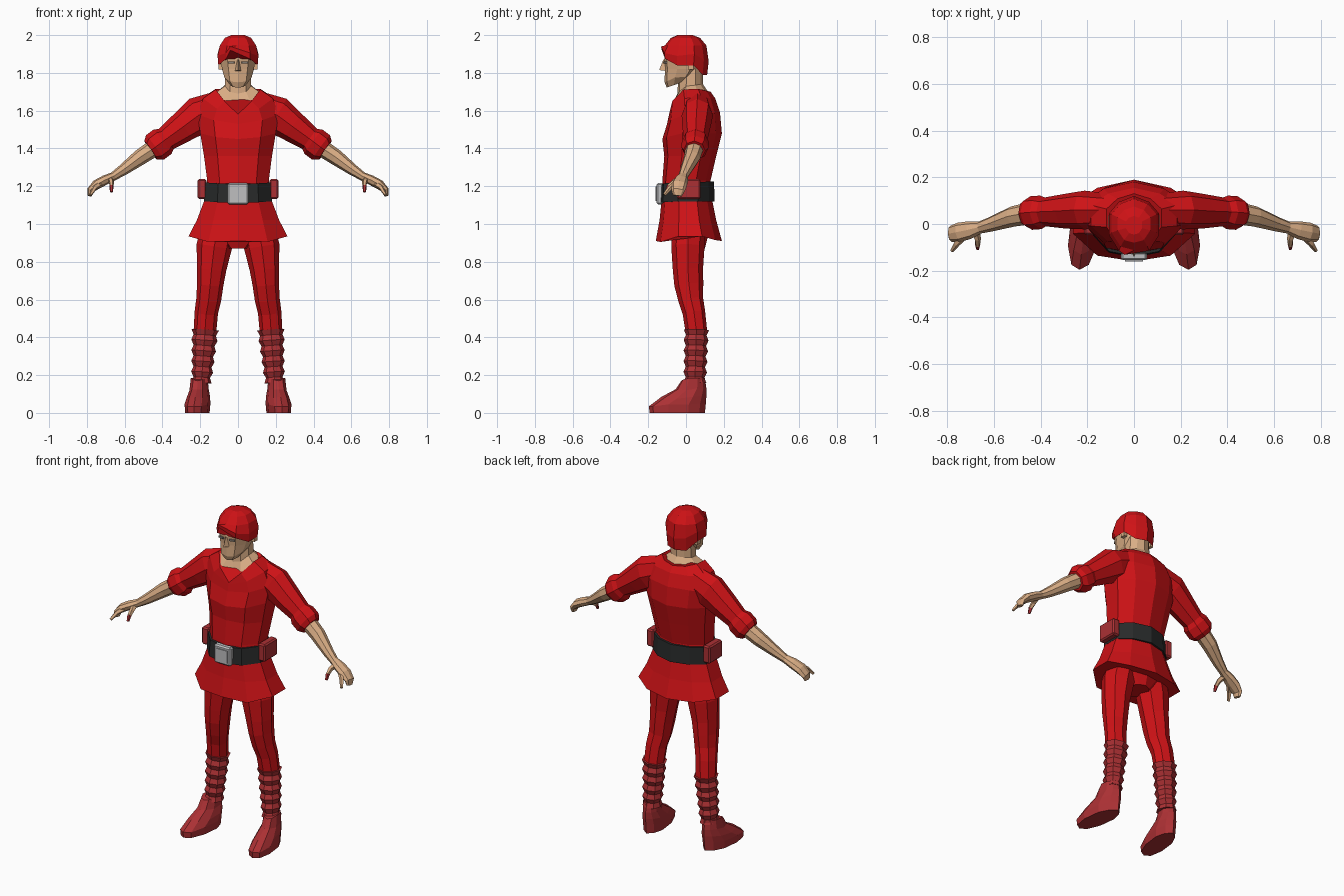
import bpy, bmesh, math
from mathutils import Vector


def mat(name, rgb):
    m = bpy.data.materials.new(name)
    m.diffuse_color = (*rgb, 1)
    return m


RED = mat("cloth red", (0.62, 0.006, 0.008))
BOOT = mat("leather red", (0.41, 0.03, 0.034))
SKIN = mat("skin", (0.70, 0.42, 0.235))
BELT = mat("belt black", (0.022, 0.024, 0.024))
METAL = mat("buckle grey", (0.52, 0.52, 0.53))
EYE = mat("eye grey", (0.25, 0.22, 0.19))


def loft(name, rings, material):
    """Join rings of points into a closed flat-faced skin."""
    bm = bmesh.new()
    vs = [[bm.verts.new(p) for p in r] for r in rings]
    n = len(rings[0])
    for a, b in zip(vs, vs[1:]):
        for i in range(n):
            j = (i + 1) % n
            bm.faces.new((a[i], a[j], b[j], b[i]))
    bm.faces.new(vs[0])
    bm.faces.new(vs[-1])
    bmesh.ops.recalc_face_normals(bm, faces=bm.faces)
    me = bpy.data.meshes.new(name)
    bm.to_mesh(me)
    bm.free()
    me.materials.append(material)
    ob = bpy.data.objects.new(name, me)
    bpy.context.collection.objects.link(ob)
    return ob


def section(w, yf, yb, z):
    """Ten-point body outline; z is one height or six from front to back."""
    d = yb - yf
    zs = z if isinstance(z, list) else [z] * 6
    half = [(0, yf), (.6 * w, yf + .07 * d), (w, yf + .34 * d),
            (w, yf + .7 * d), (.6 * w, yb - .1 * d), (0, yb)]
    pts = [(x, y, h) for (x, y), h in zip(half, zs)]
    return pts + [(-x, y, h) for x, y, h in pts[4:0:-1]]


def body(name, rows, material):
    return loft(name, [section(*r) for r in rows], material)


def tube(name, rows, material, side=1, n=8):
    """Tube through rows of x, y, z, depth radius, width radius."""
    pts = [Vector(r[:3]) for r in rows]
    rings = []
    for i, r in enumerate(rows):
        t = (pts[min(i + 1, len(pts) - 1)] - pts[max(i - 1, 0)]).normalized()
        u = Vector((0, 1, 0))
        u = (u - t * u.dot(t)).normalized()
        v = t.cross(u)
        ring = []
        for k in range(n):
            a = 2 * math.pi * k / n
            p = pts[i] + u * r[3] * math.cos(a) + v * r[4] * math.sin(a)
            ring.append((p.x * side, p.y, p.z))
        rings.append(ring)
    return loft(name, rings, material)


def box(name, c, s, material, turn=0, bevel=0):
    bpy.ops.mesh.primitive_cube_add(size=1, location=c, rotation=(0, 0, turn))
    ob = bpy.context.object
    ob.name = name
    ob.scale = s
    bpy.ops.object.transform_apply(location=False, rotation=False, scale=True)
    ob.data.materials.append(material)
    if bevel:
        b = ob.modifiers.new("bevel", 'BEVEL')
        b.width, b.segments = bevel, 1
    return ob


# Tunic with flared skirt and V neckline
body("tunic", [
    (.262, -.16, .19, [.91, .905, .935, .935, .915, .91]),
    (.218, -.14, .16, 1.02),
    (.18, -.13, .14, 1.12),
    (.163, -.125, .13, 1.23),
    (.18, -.115, .16, 1.36),
    (.20, -.125, .19, [1.45, 1.46, 1.48, 1.48, 1.48, 1.48]),
    (.215, -.10, .18, [1.53, 1.55, 1.58, 1.58, 1.59, 1.59]),
    (.185, -.092, .155, [1.57, 1.61, 1.665, 1.67, 1.665, 1.665]),
    (.118, -.088, .13, [1.58, 1.65, 1.712, 1.716, 1.705, 1.70])], RED)
body("pelvis", [(.06, -.05, .10, .87), (.15, -.08, .12, .95),
                (.16, -.09, .12, 1.05)], RED)

# Belt and buckle
body("belt", [(.181, -.143, .152, [1.11, 1.115, 1.12, 1.12, 1.12, 1.12]),
              (.176, -.138, .148, [1.21, 1.215, 1.22, 1.22, 1.225, 1.225])], BELT)
box("buckle_frame", (0, -.138, 1.16), (.112, .034, .112), METAL, bevel=.008)
box("buckle_plate", (0, -.157, 1.16), (.075, .008, .075), METAL)

# Neck with open collar, and head
body("neck", [
    (.112, -.084, .12, [1.585, 1.645, 1.70, 1.70, 1.70, 1.695]),
    (.07, -.045, .09, [1.69, 1.70, 1.73, 1.735, 1.74, 1.74]),
    (.066, -.04, .09, 1.82)], SKIN)
body("head", [
    (.042, -.102, .01, [1.722, 1.725, 1.735, 1.75, 1.76, 1.76]),
    (.072, -.113, .05, [1.75, 1.755, 1.775, 1.78, 1.78, 1.78]),
    (.084, -.112, .08, 1.82),
    (.093, -.116, .095, 1.87),
    (.09, -.105, .095, 1.93),
    (.05, -.06, .06, 1.97)], SKIN)
loft("nose", [[(-.017, -.105, 1.81), (0, -.142, 1.815), (.017, -.105, 1.81)],
              [(-.008, -.108, 1.87), (0, -.12, 1.87), (.008, -.108, 1.87)]], SKIN)

# Hair cap with the fringe parted to one side
hair = [section(*r) for r in [
    (.104, -.128, .112, [1.92, 1.875, 1.84, 1.84, 1.79, 1.79]),
    (.108, -.132, .12, [1.94, 1.905, 1.89, 1.90, 1.87, 1.86]),
    (.096, -.112, .108, 1.945),
    (.07, -.08, .075, 1.985),
    (.035, -.045, .035, 2.0)]]
for ring in hair[:2]:
    x, y, z = ring[0]
    ring[0] = (x - .04, y, z)
loft("hair", hair, RED)

for s, tag in ((1, "left"), (-1, "right")):
    # Face details
    box("eye_" + tag, (s * .036, -.110, 1.855), (.034, .009, .010), EYE, s * .26)
    box("ear_" + tag, (s * .094, .025, 1.85), (.02, .03, .065), SKIN)

    # Sleeve with rolled cuff
    tube("sleeve_" + tag, [
        (.10, .06, 1.62, .07, .085), (.21, .06, 1.575, .083, .10),
        (.29, .055, 1.515, .075, .083), (.38, .052, 1.45, .062, .066),
        (.40, .05, 1.435, .072, .08), (.44, .047, 1.405, .072, .08),
        (.462, .045, 1.39, .058, .06)], RED, s)

    # Forearm and hand
    tube("forearm_" + tag, [
        (.44, .047, 1.405, .048, .046), (.52, .032, 1.352, .044, .042),
        (.61, .0, 1.285, .032, .03), (.66, -.015, 1.252, .026, .023),
        (.705, -.026, 1.232, .038, .026), (.75, -.036, 1.208, .042, .026),
        (.782, -.042, 1.178, .036, .018), (.785, -.046, 1.15, .024, .012)], SKIN, s)
    tube("index_finger_" + tag, [
        (.73, -.05, 1.215, .018, .018), (.76, -.085, 1.19, .014, .013),
        (.78, -.115, 1.155, .008, .008)], SKIN, s, 5)
    tube("thumb_" + tag, [
        (.68, -.02, 1.24, .02, .02), (.67, -.065, 1.222, .016, .014),
        (.67, -.092, 1.20, .012, .011)], SKIN, s, 5)
    tube("thumb_tip_" + tag, [
        (.67, -.09, 1.203, .013, .012), (.67, -.105, 1.17, .008, .008)], BOOT, s, 5)

    # Belt pouch
    box("pouch_" + tag, (s * .19, .015, 1.185), (.048, .125, .105), BOOT, bevel=.008)

    # Trouser leg
    tube("leg_" + tag, [
        (.105, .015, .98, .085, .09), (.126, .01, .88, .088, .094),
        (.14, .01, .76, .08, .078), (.147, .015, .68, .077, .070),
        (.155, .025, .60, .066, .066), (.168, .042, .53, .06, .062),
        (.175, .055, .43, .057, .06)], RED, s)

    # Boot shaft with wrinkles
    shaft = []
    for i in range(11):
        f = i / 10
        bulge = 0 if i % 2 else .012
        shaft.append((.174 + .02 * f, .055 - .008 * f, .44 - .28 * f,
                      .055 - .006 * f + bulge, .061 - .019 * f + bulge))
    tube("boot_shaft_" + tag, shaft, BOOT, s)

    # Foot, toes turned outward
    foot = [section(*r) for r in [
        (.058, -.193, .10, 0),
        (.062, -.196, .105, [.035, .035, .045, .045, .05, .05]),
        (.058, -.13, .108, [.085, .08, .075, .085, .09, .09]),
        (.047, -.055, .108, [.125, .125, .12, .13, .13, .13]),
        (.042, -.025, .10, [.17, .175, .185, .185, .185, .185])]]
    loft("foot_" + tag,
         [[(s * (x + .21 - .12 * y), y, z) for x, y, z in r] for r in foot], BOOT)
